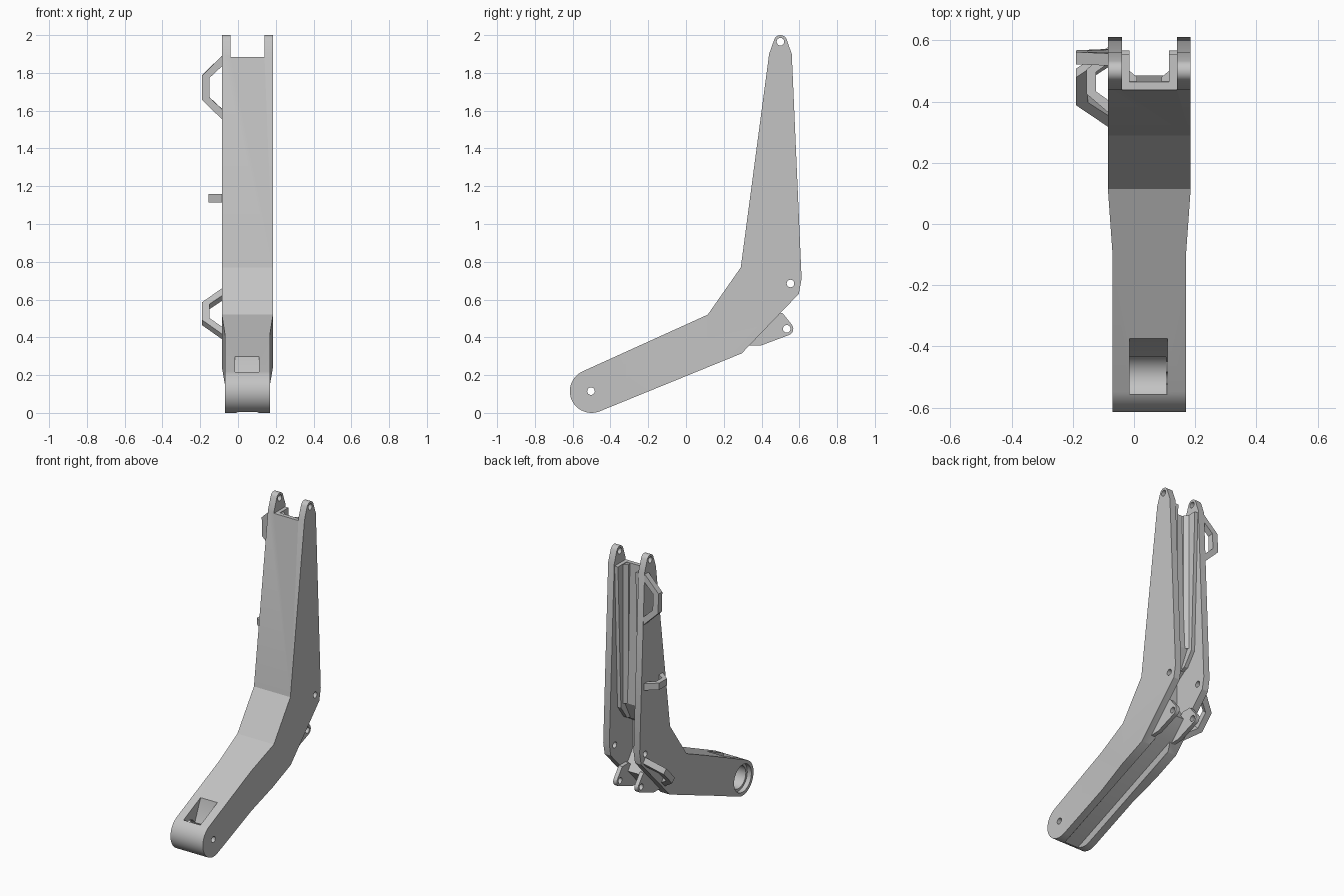
import bpy, bmesh
from math import sin, cos, radians
from mathutils import Vector

cube = bpy.data.objects.get("Cube")
if cube:
    bpy.data.objects.remove(cube, do_unlink=True)

grey = bpy.data.materials.new("plain_grey")
grey.use_nodes = True
grey.diffuse_color = (0.55, 0.55, 0.55, 1)
grey.node_tree.nodes["Principled BSDF"].inputs["Base Color"].default_value = (0.55, 0.55, 0.55, 1)

X, Y, Z = Vector((1, 0, 0)), Vector((0, 1, 0)), Vector((0, 0, 1))
MID = 0.05  # centre plane of the arm


def prism(name, points, lo, hi, origin=Vector(), u=Y, v=Z, n=X):
    """Extrude a 2D outline given in the u, v plane along n from lo to hi."""
    bm = bmesh.new()
    verts = [bm.verts.new(origin + u * a + v * b + n * lo) for a, b in points]
    face = bm.faces.new(verts)
    extruded = bmesh.ops.extrude_face_region(bm, geom=[face])["geom"]
    top = [g for g in extruded if isinstance(g, bmesh.types.BMVert)]
    bmesh.ops.translate(bm, verts=top, vec=n * (hi - lo))
    bmesh.ops.recalc_face_normals(bm, faces=bm.faces)
    mesh = bpy.data.meshes.new(name)
    bm.to_mesh(mesh)
    bm.free()
    mesh.materials.append(grey)
    obj = bpy.data.objects.new(name, mesh)
    bpy.context.collection.objects.link(obj)
    return obj


def arc(y, z, r, start, end, steps):
    angles = [radians(start + (end - start) * i / steps) for i in range(steps + 1)]
    return [(y + r * cos(a), z + r * sin(a)) for a in angles]


def bore(y, z, r, lo=-0.3, hi=0.3):
    return prism("bore_cutter", arc(y, z, r, 0, 348.75, 31), lo, hi)


def activate(obj):
    bpy.ops.object.select_all(action="DESELECT")
    obj.select_set(True)
    bpy.context.view_layer.objects.active = obj


def cut(obj, cutters):
    for cutter in cutters:
        cutter.hide_render = True
        mod = obj.modifiers.new("cut", "BOOLEAN")
        mod.operation = "DIFFERENCE"
        mod.solver = "EXACT"
        mod.object = cutter
        activate(obj)
        bpy.ops.object.modifier_apply(modifier=mod.name)
        bpy.data.objects.remove(cutter, do_unlink=True)


# Bent arm body, narrower towards the pivot end
outline = (arc(-0.5, 0.115, 0.115, 114.5, 292.3, 24)
           + [(0.295, 0.315), (0.597, 0.63), (0.612, 0.71), (0.56, 1.90)]
           + arc(0.5, 1.965, 0.035, 22, 158, 10)
           + [(0.44, 1.90), (0.29, 0.77), (0.115, 0.52)])
arm = prism("arm_body", outline, MID - 0.135, MID + 0.135)
bm = bmesh.new()
bm.from_mesh(arm.data)
for y in (-0.1, 0.11):
    bmesh.ops.bisect_plane(bm, geom=bm.verts[:] + bm.edges[:] + bm.faces[:],
                           plane_co=(0, y, 0), plane_no=Y)
for vert in bm.verts:
    if vert.co.y < 0:
        vert.co.x = MID + (0.12 if vert.co.x > MID else -0.12)
bm.to_mesh(arm.data)
bm.free()

# Open channel behind the front web, leaving two side plates and a fork on top
channel = prism("channel_cutter",
                [(0.30, 1.885), (0.465, 1.885), (0.485, 0.95), (0.42, 0.82),
                 (0.36, 0.78), (0.36, 0.60), (0.47, 0.45), (0.55, 0.42),
                 (0.75, 0.60), (0.75, 2.1), (0.30, 2.1)], MID - 0.09, MID + 0.09)

# Shallow groove along the underside of the lower arm
along = Vector((0, 0.755, 0.31)).normalized()
groove = prism("groove_cutter",
               [(-0.075, -0.08), (0.075, -0.08), (0.07, 0.0), (0.05, 0.025),
                (-0.05, 0.025), (-0.07, 0.0)], -0.25, 0.95,
               origin=Vector((MID, -0.456, 0.0086)), u=X, v=X.cross(along), n=along)

# Access window with a sloping back wall
window = prism("window_cutter",
               [(-0.375, 0.295), (-0.45, 0.12), (-0.555, 0.12), (-0.555, 0.4),
                (-0.375, 0.4)], -0.015, 0.11)

cut(arm, [channel, groove,
          bore(-0.5, 0.115, 0.092, -0.2, -0.04),
          bore(-0.5, 0.115, 0.076, -0.2, 0.105),
          window,
          bore(-0.503, 0.115, 0.02),
          bore(0.5, 1.965, 0.02),
          bore(0.553, 0.685, 0.02)])
parts = [arm]

# Channel liners and rear lugs, one per side
for side, s in (("left", 1), ("right", -1)):
    lo, hi = sorted((MID + s * 0.065, MID + s * 0.092))
    parts.append(prism(side + "_channel_liner",
                       [(0.44, 1.885), (0.556, 1.885), (0.525, 0.93), (0.46, 0.84),
                        (0.41, 0.82)], lo, hi))
    lug = prism(side + "_rear_lug",
                [(0.32, 0.355), (0.40, 0.358)] + arc(0.533, 0.445, 0.035, -70, 40, 8)
                + [(0.51, 0.53), (0.44, 0.53), (0.35, 0.45)], lo, hi)
    cut(lug, [bore(0.533, 0.445, 0.02)])
    parts.append(lug)
    # Sloping fillet along the corner between floor and liner
    inner = MID + s * 0.07
    parts.append(prism(side + "_corner_fillet",
                       [(inner, 0.46), (inner, 0.505), (inner - s * 0.03, 0.48), (inner - s * 0.03, 0.46)],
                       0.95, 1.88, u=X, v=Y, n=Z))


def handle(name, y, z, direction, length, flat, depth, bar, thick):
    """Trapezoid guide loop standing out from the side plate."""
    a, b = length / 2, flat / 2
    c, d = a - bar * 1.35, b - bar * 0.3
    half = [(a, -0.01), (a, 0), (b, depth)]
    inner = [(c, 0), (c, -0.01)]
    pts = half + [(-p, q) for p, q in reversed(half)]
    pts += [(-p, q) for p, q in reversed(inner)]
    pts += [(-d, depth - bar), (d, depth - bar)] + inner
    u = direction.normalized()
    return prism(name, pts, -thick / 2, thick / 2, origin=Vector((MID - 0.135, y, z)),
                 u=u, v=-X, n=u.cross(-X))


# Hose guides on the side plate
parts += [
    handle("upper_guide", 0.545, 1.7225, Vector((0, -0.052, 1.19)), 0.335, 0.13, 0.105, 0.04, 0.04),
    handle("middle_guide", 0.465, 1.1375, Y, 0.20, 0.08, 0.07, 0.03, 0.045),
    handle("lower_guide", 0.448, 0.525, Vector((0, 0.302, 0.315)), 0.335, 0.13, 0.105, 0.04, 0.04),
]

for part in parts:
    activate(part)
    bpy.ops.object.shade_smooth_by_angle(angle=radians(25))
